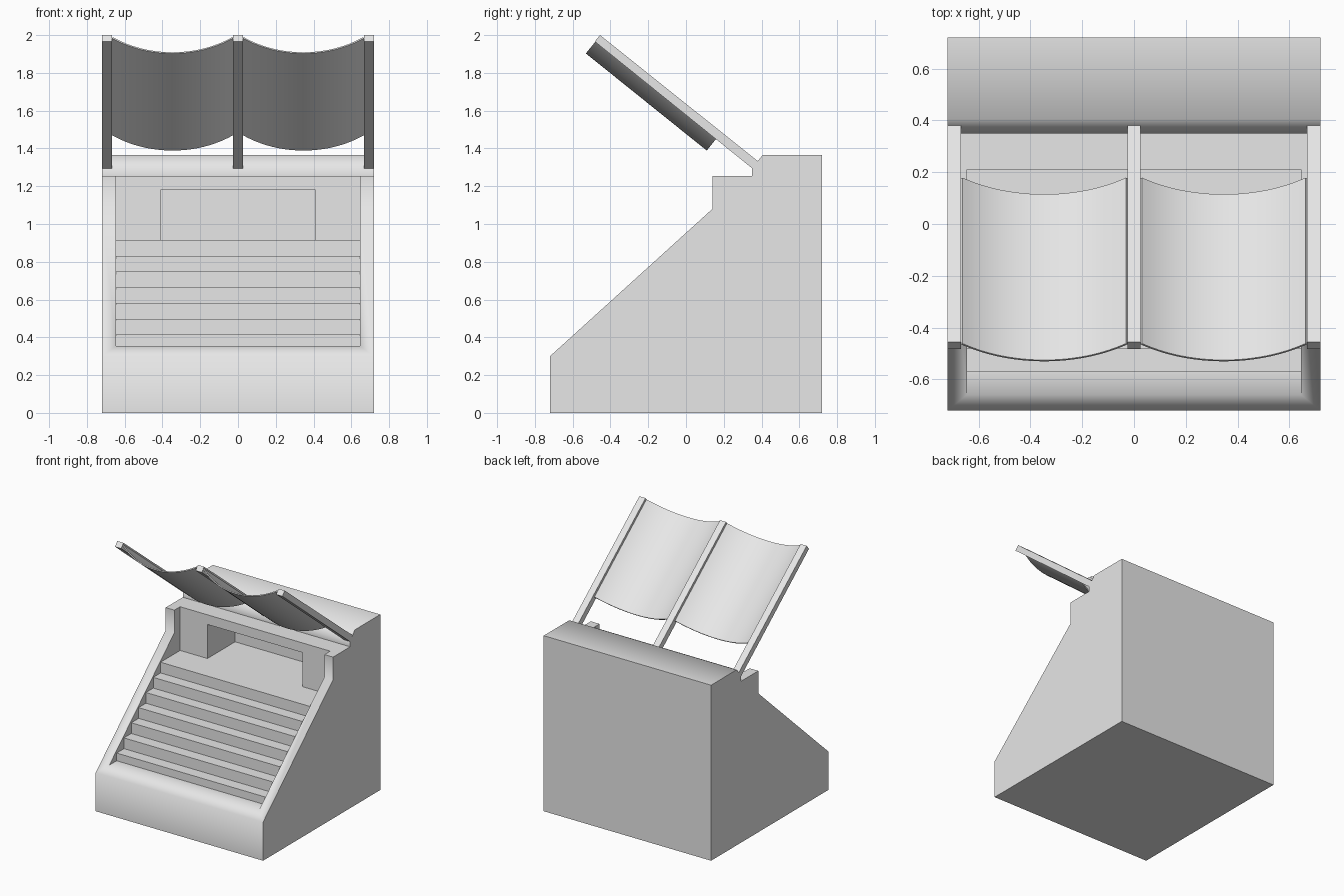
import bpy, bmesh, math
from mathutils import Vector

if "Cube" in bpy.data.objects:
    bpy.data.objects.remove(bpy.data.objects["Cube"])

grey = bpy.data.materials.new("plain grey")
grey.diffuse_color = (0.8, 0.8, 0.8, 1)
grey.use_nodes = True
grey.node_tree.nodes["Principled BSDF"].inputs["Base Color"].default_value = grey.diffuse_color


def extrude_profile(name, profile, x0, x1):
    """Solid made by sweeping a (y, z) outline from x0 to x1."""
    bm = bmesh.new()
    face = bm.faces.new([bm.verts.new((x0, y, z)) for y, z in profile])
    res = bmesh.ops.extrude_face_region(bm, geom=[face])
    moved = [v for v in res["geom"] if isinstance(v, bmesh.types.BMVert)]
    bmesh.ops.translate(bm, verts=moved, vec=(x1 - x0, 0, 0))
    bmesh.ops.recalc_face_normals(bm, faces=bm.faces)
    mesh = bpy.data.meshes.new(name)
    bm.to_mesh(mesh)
    bm.free()
    mesh.materials.append(grey)
    obj = bpy.data.objects.new(name, mesh)
    bpy.context.collection.objects.link(obj)
    return obj


def activate(obj):
    bpy.ops.object.select_all(action='DESELECT')
    obj.select_set(True)
    bpy.context.view_layer.objects.active = obj


def cut(obj, cutter):
    mod = obj.modifiers.new("cut", 'BOOLEAN')
    mod.operation = 'DIFFERENCE'
    mod.solver = 'EXACT'
    mod.object = cutter
    activate(obj)
    bpy.ops.object.modifier_apply(modifier=mod.name)
    bpy.data.objects.remove(cutter)


# Cabinet body with sloping front
body = extrude_profile("cabinet_body", [
    (-0.72, 0), (0.72, 0), (0.72, 1.365), (0.406, 1.365), (0.35, 1.295),
    (0.35, 1.255), (0.14, 1.255), (0.14, 1.08), (-0.72, 0.30)], -0.72, 0.72)

# Stepped recess between the side cheeks
steps = [(-0.9, 0.355), (-0.57, 0.355)]
for i in range(7):
    y, z = -0.57 + 0.09 * i, 0.415 + 0.5 / 6 * i
    steps += [(y, z), (y + 0.09 if i < 6 else 0.21, z)]
steps += [(0.21, 1.5), (-0.9, 1.5)]
cut(body, extrude_profile("recess_cutter", steps, -0.645, 0.645))

# Opening in the wall behind the top step
cut(body, extrude_profile("opening_cutter", [
    (0.15, 0.915), (0.55, 0.915), (0.55, 1.18), (0.15, 1.18)], -0.41, 0.41))
activate(body)
bpy.ops.object.shade_smooth_by_angle(angle=math.radians(55))

# Three sloping support arms
arm_profile = [(0.38, 1.333), (0.35, 1.295), (-0.483, 1.966), (-0.455, 2.0)]
for name, x0, x1 in (("left_arm", -0.72, -0.667), ("middle_arm", -0.026, 0.026),
                     ("right_arm", 0.667, 0.72)):
    extrude_profile(name, arm_profile, x0, x1)

# Sagging curved panels hung between the arms
TOP, LOW = Vector((0, -0.465, 1.984)), Vector((0, 0.175, 1.470))
DOWN = Vector((0, -0.626, -0.780))
HALF, SAG, THICK, SEGS = 0.3205, 0.104, 0.008, 24
RADIUS = (HALF ** 2 + SAG ** 2) / (2 * SAG)
SPAN = math.asin(HALF / RADIUS)


def curved_panel(name, cx):
    bm = bmesh.new()
    rows = []
    for i in range(SEGS + 1):
        a = -SPAN + 2 * SPAN * i / SEGS
        ring = []
        for end, r in ((TOP, RADIUS), (LOW, RADIUS),
                       (LOW, RADIUS - THICK), (TOP, RADIUS - THICK)):
            drop = r * math.cos(a) - (RADIUS - SAG)
            ring.append(bm.verts.new(
                end + DOWN * drop + Vector((cx + r * math.sin(a), 0, 0))))
        rows.append(ring)
    for p, q in zip(rows, rows[1:]):
        for k in range(4):
            bm.faces.new((p[k], p[(k + 1) % 4], q[(k + 1) % 4], q[k]))
    bm.faces.new(rows[0])
    bm.faces.new(rows[-1])
    bmesh.ops.recalc_face_normals(bm, faces=bm.faces)
    mesh = bpy.data.meshes.new(name)
    bm.to_mesh(mesh)
    bm.free()
    mesh.materials.append(grey)
    obj = bpy.data.objects.new(name, mesh)
    bpy.context.collection.objects.link(obj)
    activate(obj)
    bpy.ops.object.shade_smooth_by_angle(angle=math.radians(30))


curved_panel("left_curved_panel", -0.3465)
curved_panel("right_curved_panel", 0.3465)
